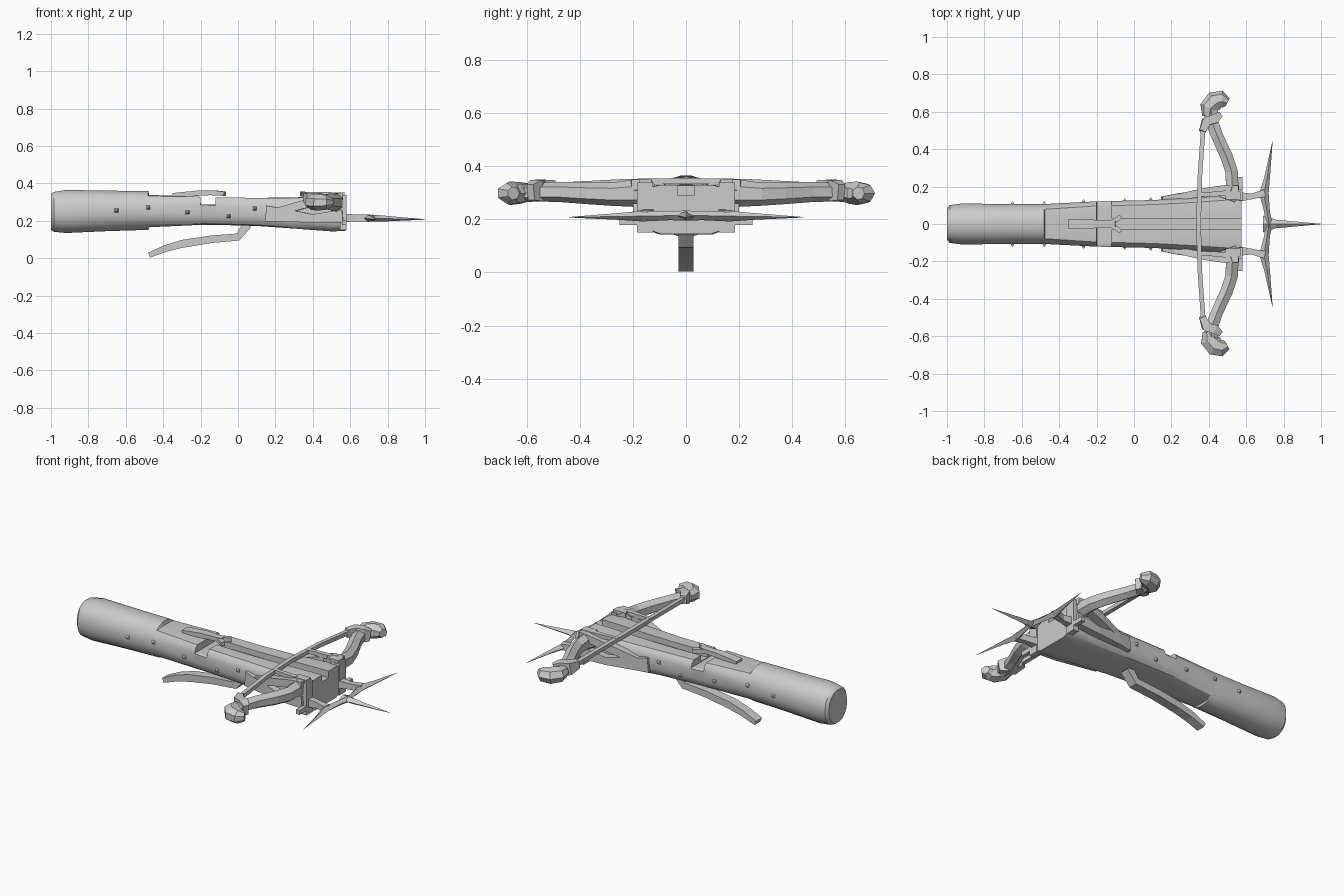
import bpy, bmesh
from math import cos, sin, pi
from mathutils import Vector

UP = Vector((0, 0, 1))


def skin(name, rings, smooth=False):
    """Join equal-sized rings of points into a closed solid."""
    bm = bmesh.new()
    loops = [[bm.verts.new(p) for p in ring] for ring in rings]
    n = len(loops[0])
    for a, b in zip(loops, loops[1:]):
        for i in range(n):
            j = (i + 1) % n
            bm.faces.new((a[i], a[j], b[j], b[i]))
    bm.faces.new(loops[0])
    bm.faces.new(loops[-1][::-1])
    bmesh.ops.remove_doubles(bm, verts=bm.verts, dist=1e-5)
    bmesh.ops.recalc_face_normals(bm, faces=bm.faces)
    me = bpy.data.meshes.new(name)
    bm.to_mesh(me)
    bm.free()
    ob = bpy.data.objects.new(name, me)
    bpy.context.collection.objects.link(ob)
    if smooth:
        bpy.context.view_layer.objects.active = ob
        ob.select_set(True)
        bpy.ops.object.shade_smooth_by_angle(angle=0.5)
        ob.select_set(False)
    return ob


def sweep(name, path, sides=4, phase=0.5):
    """Sweep a polygon along (x, y, z, width, height) stations."""
    pts = [Vector(p[:3]) for p in path]
    rings = []
    for i, (x, y, z, w, h) in enumerate(path):
        t = (pts[min(i + 1, len(pts) - 1)] - pts[max(i - 1, 0)]).normalized()
        side = t.cross(UP).normalized()
        up = side.cross(t)
        k = 0.5 / cos(pi / sides) if phase else 0.5
        angs = [(j + phase) * 2 * pi / sides for j in range(sides)]
        rings.append([pts[i] + side * (w * k * cos(a)) + up * (h * k * sin(a)) for a in angs])
    return skin(name, rings)


def box(name, x0, x1, y0, y1, z0, z1):
    return skin(name, [[(x, y0, z0), (x, y1, z0), (x, y1, z1), (x, y0, z1)] for x in (x0, x1)])


def power(v, p):
    return (1 if v >= 0 else -1) * abs(v) ** (2 / p)


# Stock: x, half width, bottom, top, flat cut of the top, flat cut of the bottom, squareness
stations = [
    (-1.00, .085, .150, .345, .40, .0, 2.2), (-.985, .102, .140, .355, .40, .0, 2.2),
    (-.92, .111, .133, .366, .40, .0, 2.2), (-.70, .108, .143, .362, .40, .0, 2.2),
    (-.48, .108, .150, .360, .40, .0, 2.2), (-.475, .108, .152, .360, .338, .165, 2.2),
    (-.20, .122, .165, .350, .328, .178, 3.0), (-.199, .122, .165, .350, .287, .178, 3.0),
    (-.121, .124, .165, .345, .287, .178, 3.0), (-.12, .124, .165, .345, .325, .178, 3.0),
    (.10, .129, .160, .340, .322, .172, 3.2), (.30, .140, .147, .340, .325, .158, 3.4),
    (.50, .155, .135, .345, .330, .143, 3.6), (.575, .150, .138, .340, .330, .145, 3.6)]
rings = []
N = 20
for x, hw, lo, hi, cut_hi, cut_lo, p in stations:
    ring = []
    for i in range(N):
        a = (i + .5) * 2 * pi / N
        z = (lo + hi) / 2 + (hi - lo) / 2 * power(sin(a), p)
        ring.append((x, hw * power(cos(a), p), max(cut_lo, min(cut_hi, z))))
    rings.append(ring)
stock = skin("stock", rings, True)

# Bolt groove along the deck
cutter = box("groove_cutter", -.15, .7, -.03, .03, .29, .5)
cutter.hide_render = True
mod = stock.modifiers.new("groove", "BOOLEAN")
mod.operation, mod.object, mod.solver = "DIFFERENCE", cutter, "EXACT"
bpy.context.view_layer.objects.active = stock
bpy.ops.object.modifier_apply(modifier="groove")
bpy.data.objects.remove(cutter)

# Latch on top, with a forked claw
sweep("latch_bar", [(-.35, 0, .338, .055, .020), (-.22, 0, .347, .046, .028), (-.10, 0, .350, .034, .022)])
box("latch_foot", -.33, -.24, -.02, .02, .31, .345)
for s in (1, -1):
    sweep("latch_claw", [(-.13, 0, .347, .03, .024), (-.07, s * .04, .345, .022, .024)])

# Trigger lever underneath
sweep("trigger_lever", [
    (-.475, 0, .016, .055, .028), (-.39, 0, .051, .055, .036), (-.30, 0, .076, .055, .042),
    (-.15, 0, .100, .055, .040), (0.0, 0, .113, .055, .040), (.05, 0, .18, .055, .050)])

for s in (1, -1):
    tag = "left" if s > 0 else "right"
    # Bow limb with its knobbed tip
    sweep("bow_limb_" + tag, [
        (.50, s * .13, .300, .09, .09), (.525, s * .20, .298, .068, .088),
        (.522, s * .28, .295, .066, .076), (.495, s * .36, .298, .066, .072),
        (.445, s * .47, .303, .064, .066), (.415, s * .55, .303, .068, .062),
        (.415, s * .61, .300, .070, .060)], 6)
    sweep("limb_knob_" + tag, [
        (.395, s * .575, .303, .055, .055), (.40, s * .62, .300, .09, .076),
        (.432, s * .655, .298, .10, .082), (.47, s * .665, .298, .085, .072),
        (.500, s * .650, .298, .045, .045)], 7)
    # String lashing around the limb
    sweep("string_lashing_" + tag, [
        (.365, s * .495, .325, .035, .045), (.385, s * .545, .315, .05, .070),
        (.43, s * .562, .308, .05, .080), (.462, s * .585, .302, .03, .060)])
    # Side braces and front clamp
    sweep("lower_brace_" + tag, [
        (.15, s * .132, .238, .03, .085), (.24, s * .142, .230, .045, .070),
        (.40, s * .165, .212, .045, .045), (.56, s * .180, .225, .04, .070)])
    sweep("upper_brace_" + tag, [
        (.20, s * .138, .245, .03, .040), (.38, s * .170, .295, .045, .045),
        (.50, s * .185, .325, .05, .045), (.56, s * .185, .33, .04, .040)])
    box("limb_clamp_" + tag, .545, .58, s * .125, s * .185, .15, .338)
    box("clamp_top_" + tag, .49, .57, s * .13, s * .175, .325, .352)
    box("clamp_stub_" + tag, .555, .58, s * .17, s * .25, .178, .204)
    sweep("clamp_hook_" + tag, [(.34, s * .155, .343, .02, .022), (.50, s * .165, .343, .03, .022)])
    # Spiked front guard
    sweep("guard_arm_" + tag, [(.56, s * .145, .215, .05, .045), (.63, s * .148, .215, .03, .036),
                               (.70, s * .165, .215, .04, .036)])
    sweep("guard_spike_" + tag, [
        (.722, 0, .214, .04, .038), (.712, s * .06, .214, .03, .034), (.695, s * .165, .212, .05, .040),
        (.712, s * .25, .211, .030, .026), (.740, s * .44, .208, .002, .002)], 4, 0)
    # Studs along the flank
    for x, z, w in ((-.65, .255, .106), (-.48, .270, .106), (-.27, .245, .117),
                    (-.05, .225, .122), (.09, .265, .127)):
        sweep("stud_" + tag, [(x, s * (w - .012), z, .034, .034), (x, s * (w + .015), z, .004, .004)])

sweep("guard_center_spike", [(.69, 0, .214, .09, .038), (.76, 0, .212, .045, .034), (1.0, 0, .207, .002, .002)], 4, 0)

# Bowstring
sweep("bowstring", [(.37, -.51, .325, .024, .024), (.352, -.25, .340, .024, .022), (.345, 0, .345, .026, .022),
                    (.352, .25, .340, .024, .022), (.37, .51, .325, .024, .024)])
